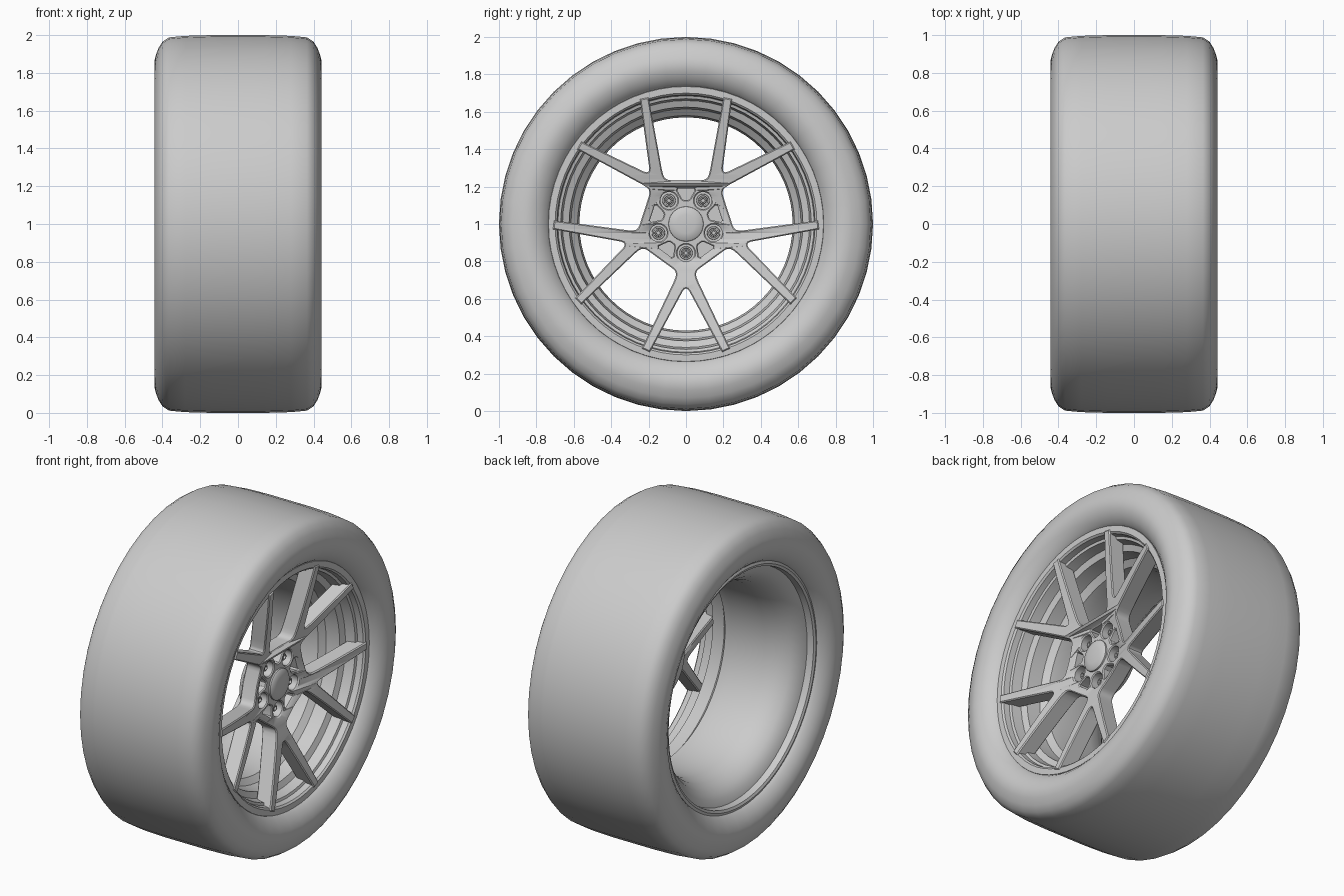
import bpy, bmesh
from math import sin, cos, pi, radians, hypot
from mathutils import Vector

if "Cube" in bpy.data.objects:
    bpy.data.objects.remove(bpy.data.objects["Cube"])

CZ = 1.0  # axle height; the axle runs along x


def finish(name, mesh, angle):
    ob = bpy.data.objects.new(name, mesh)
    bpy.context.collection.objects.link(ob)
    bpy.ops.object.select_all(action='DESELECT')
    ob.select_set(True)
    bpy.context.view_layer.objects.active = ob
    bpy.ops.object.shade_smooth_by_angle(angle=radians(angle))
    return ob


def lathe(name, profile, seg, closed=False, y=0.0, z=0.0, angle=35):
    """Spin (x, radius) points about an axis parallel to x."""
    bm = bmesh.new()
    rings = []
    for px, r in profile:
        if r == 0:
            rings.append([bm.verts.new((px, y, CZ + z))] * seg)
        else:
            rings.append([bm.verts.new((px, y + r * cos(2 * pi * i / seg),
                                        CZ + z + r * sin(2 * pi * i / seg)))
                          for i in range(seg)])
    pairs = list(zip(rings, rings[1:]))
    if closed:
        pairs.append((rings[-1], rings[0]))
    for a, b in pairs:
        for i in range(seg):
            j = (i + 1) % seg
            vs = list(dict.fromkeys((a[i], a[j], b[j], b[i])))
            if len(vs) > 2:
                bm.faces.new(vs)
    bmesh.ops.recalc_face_normals(bm, faces=bm.faces)
    me = bpy.data.meshes.new(name)
    bm.to_mesh(me)
    bm.free()
    return finish(name, me, angle)


# Tyre: mirrored half profile from bead to tread centre
half = [(0.33, 0.715), (0.375, 0.735), (0.395, 0.75), (0.42, 0.78), (0.438, 0.82),
        (0.443, 0.86), (0.436, 0.89), (0.422, 0.93), (0.40, 0.965), (0.365, 0.988),
        (0.28, 0.996), (0.14, 1.0)]
lathe("tyre", half + [(-x, r) for x, r in reversed(half)], 48, angle=45)

# Rim: front lip, stepped well, barrel, flared back lip, hidden outer skin
lathe("rim", [(0.365, 0.742), (0.38, 0.735), (0.38, 0.70), (0.37, 0.69), (0.335, 0.685),
              (0.33, 0.67), (0.27, 0.66), (0.255, 0.625), (0.17, 0.615), (0.14, 0.58),
              (0.08, 0.57), (-0.14, 0.572), (-0.22, 0.588), (-0.28, 0.62), (-0.32, 0.66),
              (-0.335, 0.70), (-0.375, 0.705), (-0.382, 0.72), (-0.375, 0.738),
              (-0.33, 0.73), (-0.29, 0.65), (-0.22, 0.605), (0.12, 0.60), (0.25, 0.66),
              (0.32, 0.72)], 64, closed=True)


# Spoke spider: five forked arms drawn as one flat outline with pockets
def line(a, b, n):
    return [tuple(Vector(a).lerp(Vector(b), i / n)) for i in range(n)]


def turn(pts, deg):
    c, s = cos(radians(deg)), sin(radians(deg))
    return [(u * c - v * s, u * s + v * c) for u, v in pts]


arm = [(0.345, 0.0), (0.348, 0.008)]
arm += line((0.358, 0.017), (0.685, 0.193), 8)
arm += [(0.685, 0.193), (0.665, 0.236)]
arm += line((0.665, 0.236), (0.31, 0.066), 8)[1:]
arm += [(0.31, 0.066), (0.285, 0.056), (0.266, 0.053), (0.25, 0.059), (0.237, 0.073)]
fork = [(u, -v) for u, v in reversed(arm[1:])] + arm + [(0.19, 0.138)]
lug_hole = [(0.155 + 0.046 * cos(i * pi / 10), 0.046 * sin(i * pi / 10)) for i in range(20)]
pocket = [(0.128, -0.012), (0.134, -0.021), (0.18, -0.047), (0.19, -0.041),
          (0.19, 0.041), (0.18, 0.047), (0.134, 0.021), (0.128, 0.012)]
angles = [-90 + 72 * k for k in range(5)]
splines = [[p for a in angles for p in turn(fork, a)]]
splines += [turn(lug_hole, a) for a in angles]
splines += [turn(pocket, a + 36) for a in angles]

cu = bpy.data.curves.new("spoke_outline", 'CURVE')
cu.dimensions, cu.fill_mode = '2D', 'BOTH'
cu.extrude, cu.bevel_depth, cu.bevel_resolution, cu.offset = 0.045, 0.006, 0, -0.006
for pts in splines:
    sp = cu.splines.new('POLY')
    sp.points.add(len(pts) - 1)
    for p, (u, v) in zip(sp.points, pts):
        p.co = (u, v, 0, 1)
    sp.use_cyclic_u = True
tmp = bpy.data.objects.new("spoke_outline", cu)
bpy.context.collection.objects.link(tmp)
dg = bpy.context.evaluated_depsgraph_get()
me = bpy.data.meshes.new_from_object(tmp.evaluated_get(dg))
bpy.data.objects.remove(tmp)
bm = bmesh.new()
bm.from_mesh(me)
bmesh.ops.remove_doubles(bm, verts=bm.verts, dist=0.0002)
for v in bm.verts:  # stand upright and dish the arms out to the lip
    u, w, d = v.co
    t = min(max((hypot(u, w) - 0.2) / 0.5, 0), 1)
    v.co = (0.225 + 0.11 * t ** 0.8 + d, u, CZ + w)
bmesh.ops.recalc_face_normals(bm, faces=bm.faces)
bm.to_mesh(me)
bm.free()
finish("spokes", me, 30)

# Hub: backing plate behind the pockets, and centre cap
lathe("hub_plate", [(0.215, 0), (0.215, 0.215), (0.18, 0.222), (0.15, 0.20), (0.14, 0.09),
                    (0.14, 0)], 40)
lathe("centre_cap", [(0.25, 0), (0.25, 0.095), (0.285, 0.093), (0.292, 0.085),
                     (0.298, 0.05), (0.30, 0)], 32)

# Lug seats and nuts
for k, a in enumerate(angles):
    (y, z), = turn([(0.155, 0)], a)
    lathe(f"lug_seat_{k + 1}", [(0.21, 0.036), (0.228, 0.034), (0.228, 0.026), (0.21, 0.024)],
          20, True, y, z)
    lathe(f"lug_nut_{k + 1}", [(0.21, 0.021), (0.25, 0.021), (0.254, 0.017), (0.254, 0.011),
                               (0.225, 0.01), (0.225, 0)], 12, False, y, z)
